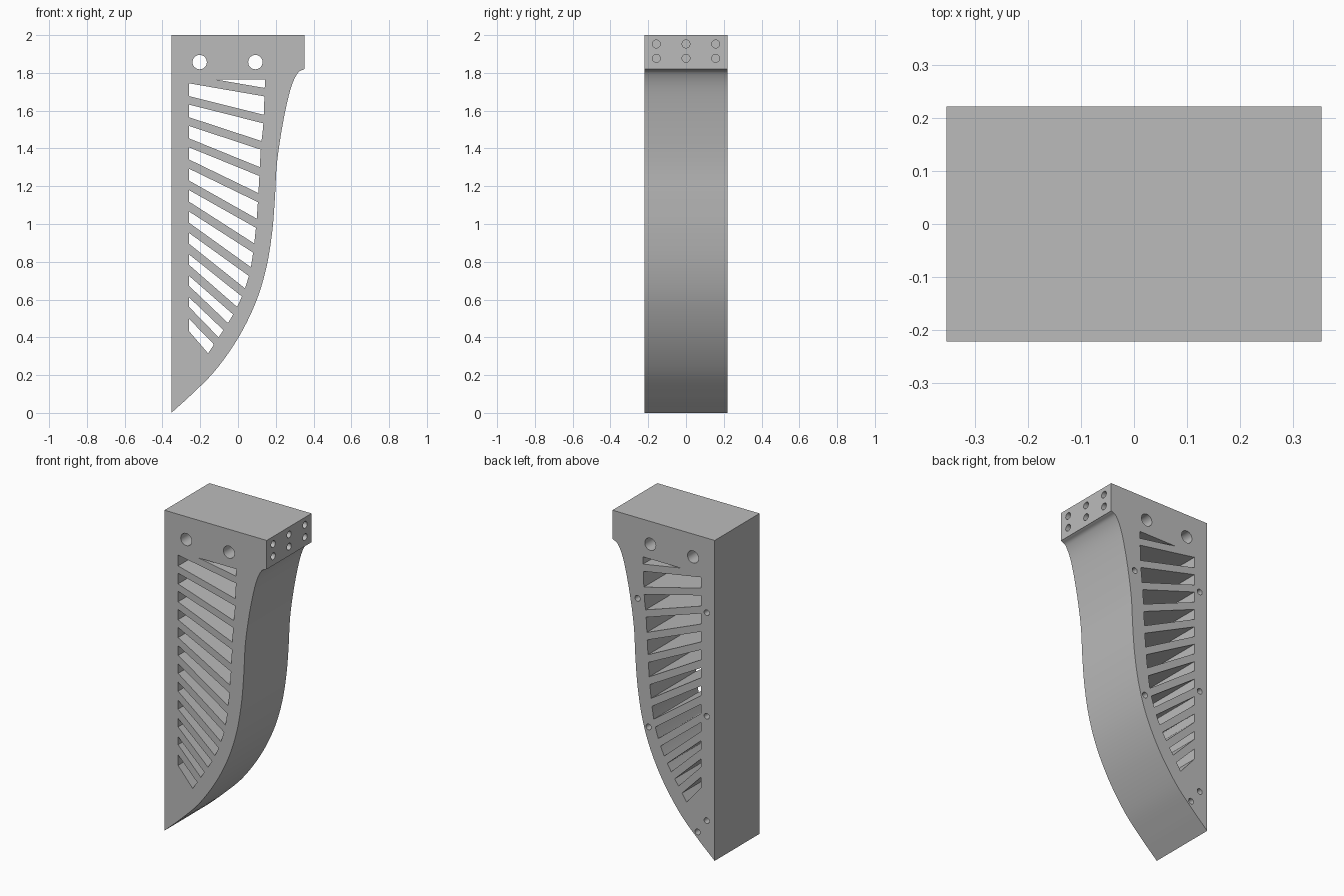
import bpy, bmesh, math
from mathutils import Vector, Matrix

cube = bpy.data.objects.get("Cube")
if cube:
    bpy.data.objects.remove(cube, do_unlink=True)

HALF_X, HALF_Y = 0.353, 0.221


def smooth_path(pts, steps):
    """Catmull-Rom curve through the given points."""
    p = [Vector(q) for q in pts]
    p = [2 * p[0] - p[1]] + p + [2 * p[-1] - p[-2]]
    out = []
    for a, b, c, d in zip(p, p[1:], p[2:], p[3:]):
        for i in range(steps):
            t = i / steps
            out.append(0.5 * (2 * b + (c - a) * t + (2 * a - 5 * b + 4 * c - d) * t ** 2
                              + (3 * b - a - 3 * c + d) * t ** 3))
    return out + [p[-2]]


def add_prism(bm, outline, half):
    """Extrude an x-z outline symmetrically along y."""
    face = bm.faces.new([bm.verts.new((x, -half, z)) for x, z in outline])
    ext = bmesh.ops.extrude_face_region(bm, geom=[face])
    moved = [g for g in ext["geom"] if isinstance(g, bmesh.types.BMVert)]
    bmesh.ops.translate(bm, verts=moved, vec=(0, 2 * half, 0))


def add_drill(bm, center, radius, depth, axis):
    turn = Matrix.Rotation(math.pi / 2, 4, axis)
    bmesh.ops.create_cone(bm, cap_ends=True, segments=32, radius1=radius, radius2=radius,
                          depth=depth, matrix=Matrix.Translation(center) @ turn)


def clip(poly, height, slope, keep_below):
    """Keep the part of an x-z polygon on one side of a sloping line."""
    side = lambda p: (height - slope * (p[0] - WIN_LEFT) - p[1]) * (1 if keep_below else -1)
    out = []
    for a, b in zip(poly, poly[1:] + poly[:1]):
        sa, sb = side(a), side(b)
        if sa >= 0:
            out.append(a)
        if sa * sb < 0:
            out.append(a + (b - a) * (sa / (sa - sb)))
    return out


def make_object(name, bm):
    bmesh.ops.recalc_face_normals(bm, faces=bm.faces)
    mesh = bpy.data.meshes.new(name)
    bm.to_mesh(mesh)
    bm.free()
    obj = bpy.data.objects.new(name, mesh)
    bpy.context.collection.objects.link(obj)
    return obj


# Bracket body: straight back edge, square head, curved front edge
curve = smooth_path([(0.35, 1.82), (0.315, 1.797), (0.277, 1.71), (0.237, 1.53),
                     (0.206, 1.32), (0.195, 1.13), (0.18, 0.95), (0.148, 0.76),
                     (0.092, 0.58), (0, 0.395), (-0.12, 0.225), (-0.243, 0.1),
                     (-HALF_X, 0)], 6)
bm = bmesh.new()
add_prism(bm, [(-HALF_X, 2), (HALF_X, 2), (HALF_X, 1.82)] + curve, HALF_Y)
body = make_object("bracket_body", bm)

# Window outline, divided by fanned slats into separate slots
WIN_LEFT = -0.259
right_edge = smooth_path([(0.143, 1.765), (0.134, 1.53), (0.121, 1.4), (0.108, 1.163),
                          (0.095, 0.98), (0.069, 0.776), (0.037, 0.66), (0, 0.57),
                          (-0.047, 0.485), (-0.127, 0.363), (-0.158, 0.315)], 3)
window = [Vector((WIN_LEFT, 1.765))] + right_edge + [Vector((WIN_LEFT, 0.432))]

SLATS = 12
THICK = 0.044


def slat(k):
    slope = 0.173 + 0.078 * k
    return 1.767 - 0.1125 * k, slope, THICK / 2 * math.hypot(1, slope)


cut = bmesh.new()
for k in range(SLATS + 1):
    slot = window
    if k > 0:
        z, slope, half = slat(k - 1)
        slot = clip(slot, z - half, slope, True)
    if k < SLATS:
        z, slope, half = slat(k)
        slot = clip(slot, z + half, slope, False)
    add_prism(cut, slot, HALF_Y + 0.1)

# Two through holes in the head
for x in (-0.203, 0.092):
    add_drill(cut, (x, 0, 1.857), 0.038, 1, 'X')

# Blind screw holes in the end of the head
for y in (-0.157, 0, 0.157):
    for z in (1.877, 1.953):
        add_drill(cut, (HALF_X, y, z), 0.021, 0.2, 'Y')

# Blind pin holes in the rear face
for x, z in ((-0.298, 1.534), (-0.298, 0.888), (-0.298, 0.236),
             (0.18, 1.496), (0.104, 0.714), (-0.235, 0.149)):
    add_drill(cut, (x, HALF_Y, z), 0.018, 0.16, 'X')

cutter = make_object("hole_cutter", cut)
cutter.hide_render = True
mod = body.modifiers.new("holes", 'BOOLEAN')
mod.operation = 'DIFFERENCE'
mod.solver = 'EXACT'
mod.object = cutter
bpy.ops.object.select_all(action='DESELECT')
body.select_set(True)
bpy.context.view_layer.objects.active = body
bpy.ops.object.modifier_apply(modifier=mod.name)
bpy.data.objects.remove(cutter, do_unlink=True)

# Plain grey finish
grey = bpy.data.materials.new("plain_grey")
grey.use_nodes = True
color = (0.5, 0.5, 0.5, 1)
grey.diffuse_color = color
grey.node_tree.nodes["Principled BSDF"].inputs["Base Color"].default_value = color
body.data.materials.clear()
body.data.materials.append(grey)
bpy.ops.object.shade_smooth_by_angle(angle=math.radians(25))
